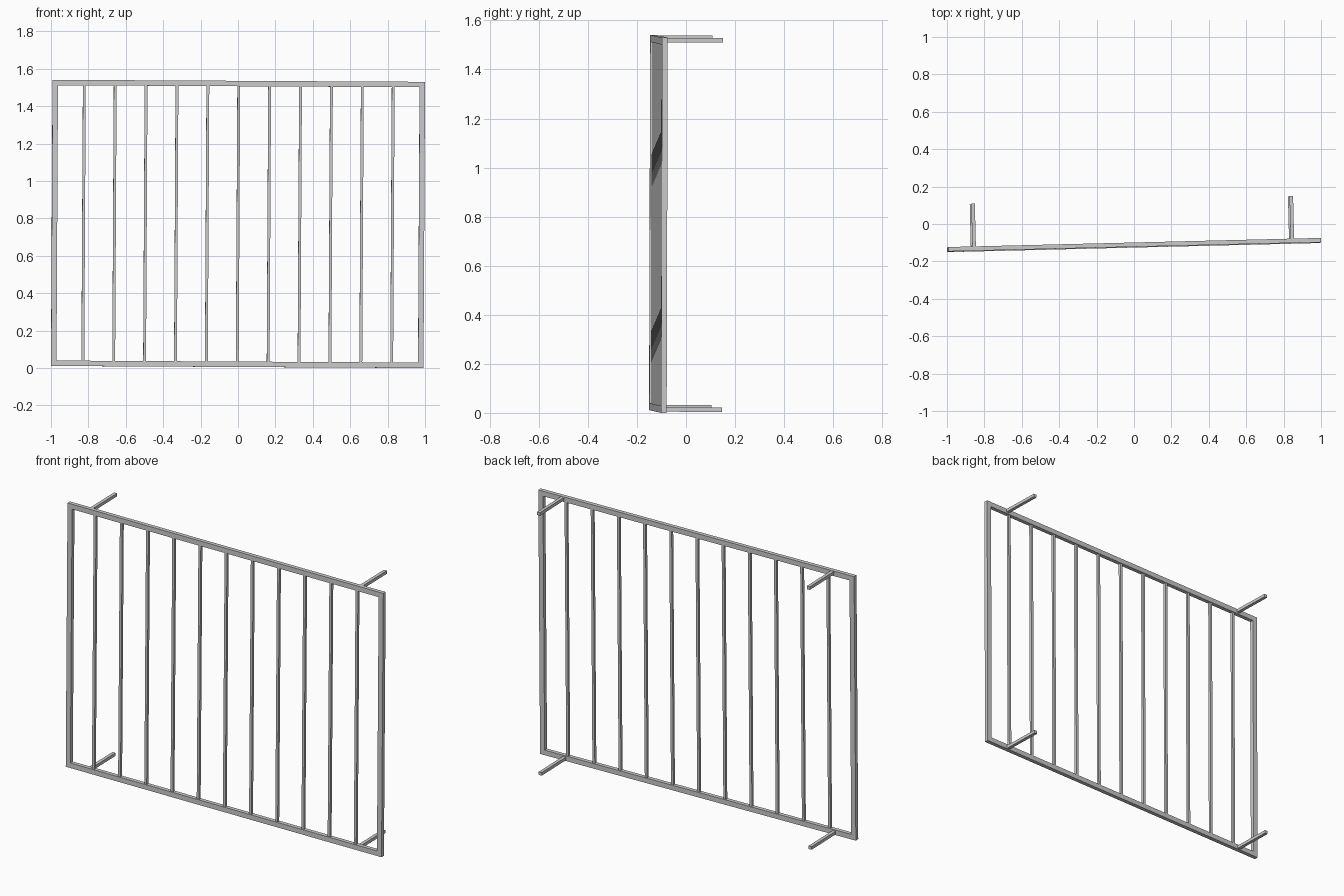
import bpy, bmesh
from mathutils import Matrix, Euler

if "Cube" in bpy.data.objects:
    bpy.data.objects.remove(bpy.data.objects["Cube"])

# The whole grille hangs very slightly askew
TILT = Matrix.Translation((0, -0.1125, 0.7705)) @ Euler((-0.0027, 0.0055, 0.0245)).to_matrix().to_4x4()
W, H, D = 0.996, 0.765, 0.0115      # frame half width, half height, half depth
T = 0.029                           # frame face width


def finish(name, bm):
    bmesh.ops.recalc_face_normals(bm, faces=bm.faces)
    mesh = bpy.data.meshes.new(name)
    bm.to_mesh(mesh)
    bm.free()
    ob = bpy.data.objects.new(name, mesh)
    ob.matrix_world = TILT
    bpy.context.collection.objects.link(ob)


def box(name, center, size):
    bm = bmesh.new()
    bmesh.ops.create_cube(bm, size=1, matrix=Matrix.Translation(center) @ Matrix.Diagonal((*size, 1)))
    finish(name, bm)


# Outer frame: mitred rectangular ring
bm = bmesh.new()
loops = []
for inset, y in ((0, -D), (0, D), (T, D), (T, -D)):
    w, h = W - inset, H - inset
    loops.append([bm.verts.new((sx * w, y, sz * h))
                  for sx, sz in ((-1, -1), (1, -1), (1, 1), (-1, 1))])
for i in range(4):
    a, b = loops[i], loops[(i + 1) % 4]
    for j in range(4):
        k = (j + 1) % 4
        bm.faces.new((a[j], a[k], b[k], b[j]))
finish("outer_frame", bm)

# Eleven upright bars
for i in range(11):
    box(f"upright_bar_{i + 1}", ((i - 5) * 0.1652, 0, 0), (0.015, 0.015, 2 * (H - T) + 0.01))

# Four wall-mounting prongs behind the rails
for x, side in ((-0.859, "left"), (0.843, "right")):
    for z, level in ((-H + 0.013, "bottom"), (H - 0.011, "top")):
        box(f"mounting_prong_{level}_{side}", (x, 0.12, z), (0.019, 0.24, 0.018))
